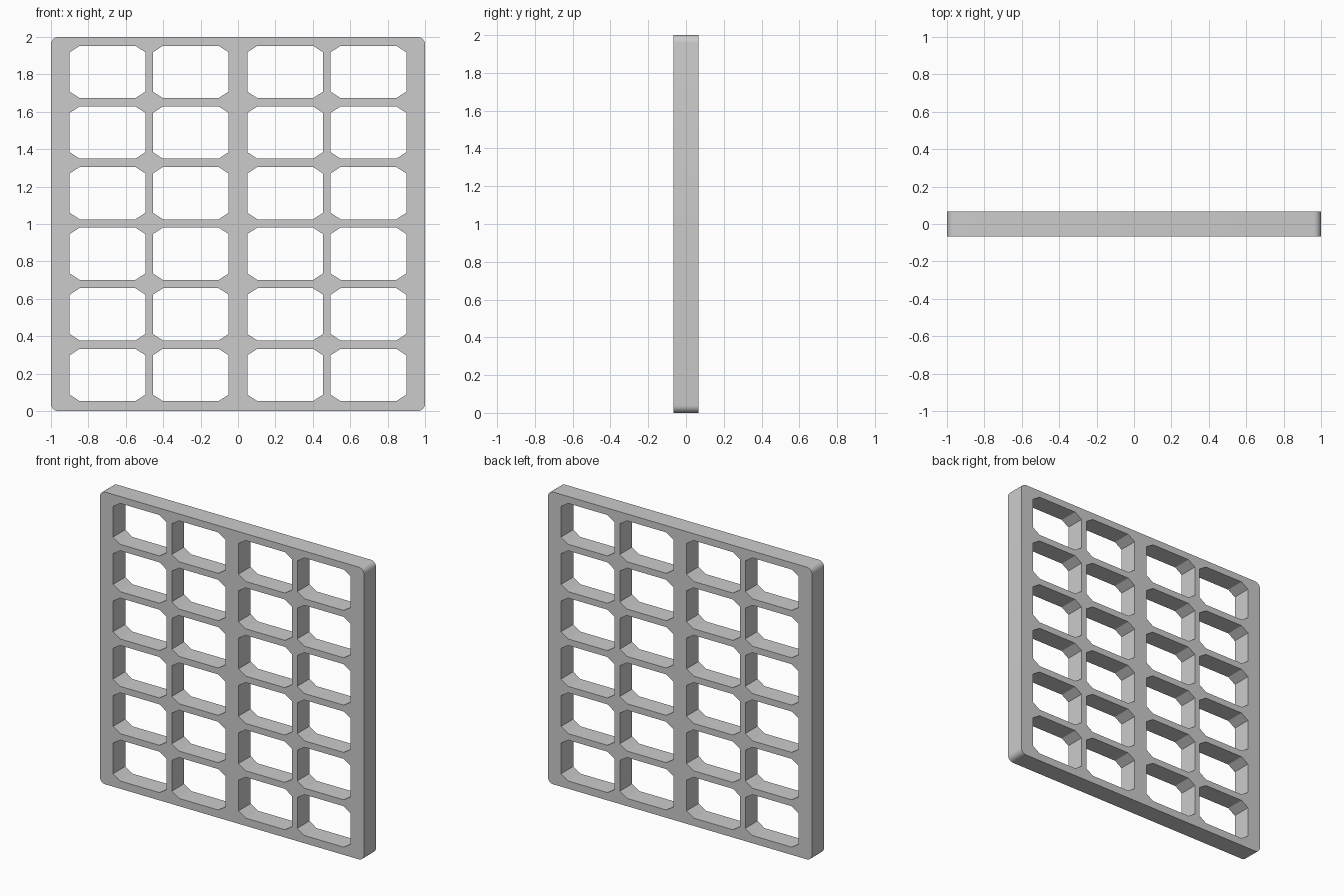
import bpy, bmesh, math

if "Cube" in bpy.data.objects:
    bpy.data.objects.remove(bpy.data.objects["Cube"])

HALF_DEPTH = 0.066
RADIUS = 0.04


def rounded_rect(x0, x1, z0, z1, r, steps=6):
    pts = []
    corners = [(x1 - r, z1 - r), (x0 + r, z1 - r), (x0 + r, z0 + r), (x1 - r, z0 + r)]
    for i, (cx, cz) in enumerate(corners):
        for s in range(steps + 1):
            a = math.pi / 2 * (i + s / steps)
            pts.append((cx + r * math.cos(a), cz + r * math.sin(a)))
    return pts


def chamfered_rect(x0, x1, z0, z1, cx, cz):
    return [(x0 + cx, z0), (x1 - cx, z0), (x1, z0 + cz), (x1, z1 - cz),
            (x1 - cx, z1), (x0 + cx, z1), (x0, z1 - cz), (x0, z0 + cz)]


# Outer outline and the 4 x 6 grid of window openings
loops = [rounded_rect(-1, 1, 0, 2, RADIUS)]
for x in (-0.90, -0.455, 0.05, 0.495):
    width = 0.405
    for row in range(6):
        z = 0.053 + 0.324 * row
        loops.append(chamfered_rect(x, x + width, z, z + 0.28, 0.054, 0.035))

bm = bmesh.new()
edges = []
for pts in loops:
    vs = [bm.verts.new((x, -HALF_DEPTH, z)) for x, z in pts]
    edges += [bm.edges.new((vs[i - 1], vs[i])) for i in range(len(vs))]

# Fill the front face around the openings, then extrude to full depth
bmesh.ops.triangle_fill(bm, edges=edges, use_beauty=True, normal=(0, -1, 0))
ext = bmesh.ops.extrude_face_region(bm, geom=bm.faces[:])
moved = [g for g in ext["geom"] if isinstance(g, bmesh.types.BMVert)]
bmesh.ops.translate(bm, verts=moved, vec=(0, 2 * HALF_DEPTH, 0))
bmesh.ops.recalc_face_normals(bm, faces=bm.faces[:])

mesh = bpy.data.meshes.new("lattice_frame")
bm.to_mesh(mesh)
bm.free()
frame = bpy.data.objects.new("lattice_frame", mesh)
bpy.context.collection.objects.link(frame)

# Smooth only the rounded outer corners
bpy.context.view_layer.objects.active = frame
frame.select_set(True)
bpy.ops.object.shade_smooth_by_angle(angle=math.radians(25))
